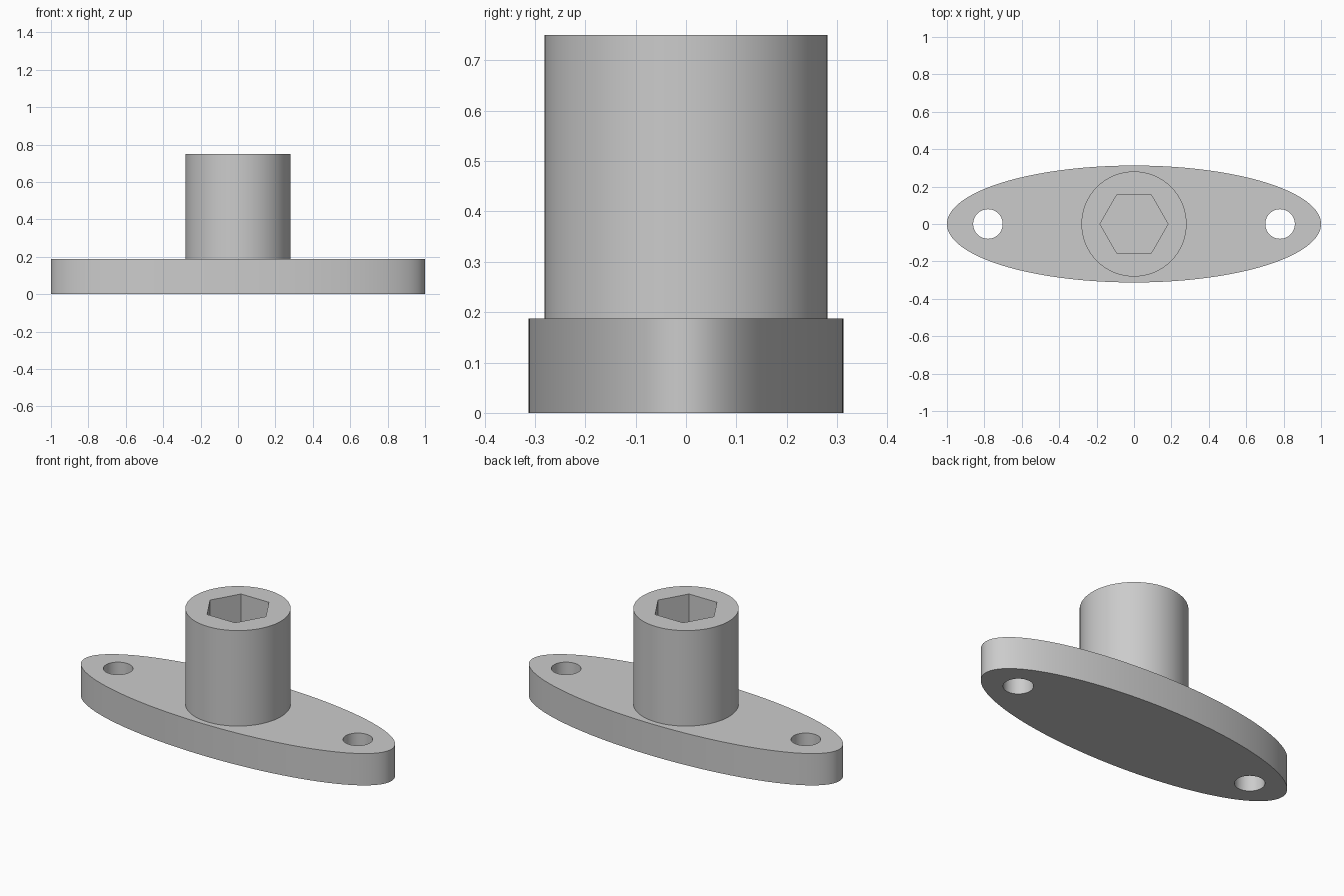
import bpy
import math

cube = bpy.data.objects.get("Cube")
if cube:
    bpy.data.objects.remove(cube, do_unlink=True)

# Single grey material
grey = bpy.data.materials.new("plain grey")
grey.use_nodes = True
colour = (0.6, 0.6, 0.6, 1)
grey.diffuse_color = colour
grey.node_tree.nodes["Principled BSDF"].inputs["Base Color"].default_value = colour

PLATE_TOP, TOP = 0.1875, 0.75


def prism(name, rx, ry, z0, z1, x=0, sides=96, turn=0):
    """Upright prism with an elliptical or polygonal outline."""
    bpy.ops.mesh.primitive_cylinder_add(
        vertices=sides, radius=1, depth=z1 - z0,
        location=(x, 0, (z0 + z1) / 2), rotation=(0, 0, turn))
    bpy.ops.object.transform_apply(location=False, rotation=True, scale=False)
    obj = bpy.context.object
    obj.name = obj.data.name = name
    obj.scale = (rx, ry, 1)
    bpy.ops.object.transform_apply(location=True, rotation=False, scale=True)
    obj.data.materials.append(grey)
    return obj


def cut(body, cutter):
    """Subtract the cutter from the body and remove the cutter."""
    cutter.hide_render = True
    mod = body.modifiers.new("cut", 'BOOLEAN')
    mod.operation = 'DIFFERENCE'
    mod.solver = 'EXACT'
    mod.object = cutter
    bpy.ops.object.select_all(action='DESELECT')
    bpy.context.view_layer.objects.active = body
    body.select_set(True)
    bpy.ops.object.modifier_apply(modifier=mod.name)
    bpy.data.objects.remove(cutter, do_unlink=True)


# Elliptical base plate with a bolt hole near each end
plate = prism("base_plate", 1, 0.3125, 0, PLATE_TOP, sides=160)
for side in (-1, 1):
    cut(plate, prism("bolt_hole", 0.079, 0.079, -0.1, 0.3, x=0.781 * side, sides=64))

# Round column with a hexagonal socket open at the top
column = prism("column", 0.281, 0.281, 0.1, TOP)
cut(column, prism("hex_socket", 0.182, 0.182, PLATE_TOP, TOP + 0.1, sides=6, turn=math.pi / 2))

# Smooth the round walls, keep the rims and socket corners sharp
for obj in (plate, column):
    bpy.ops.object.select_all(action='DESELECT')
    bpy.context.view_layer.objects.active = obj
    obj.select_set(True)
    bpy.ops.object.shade_smooth_by_angle(angle=math.radians(30))
